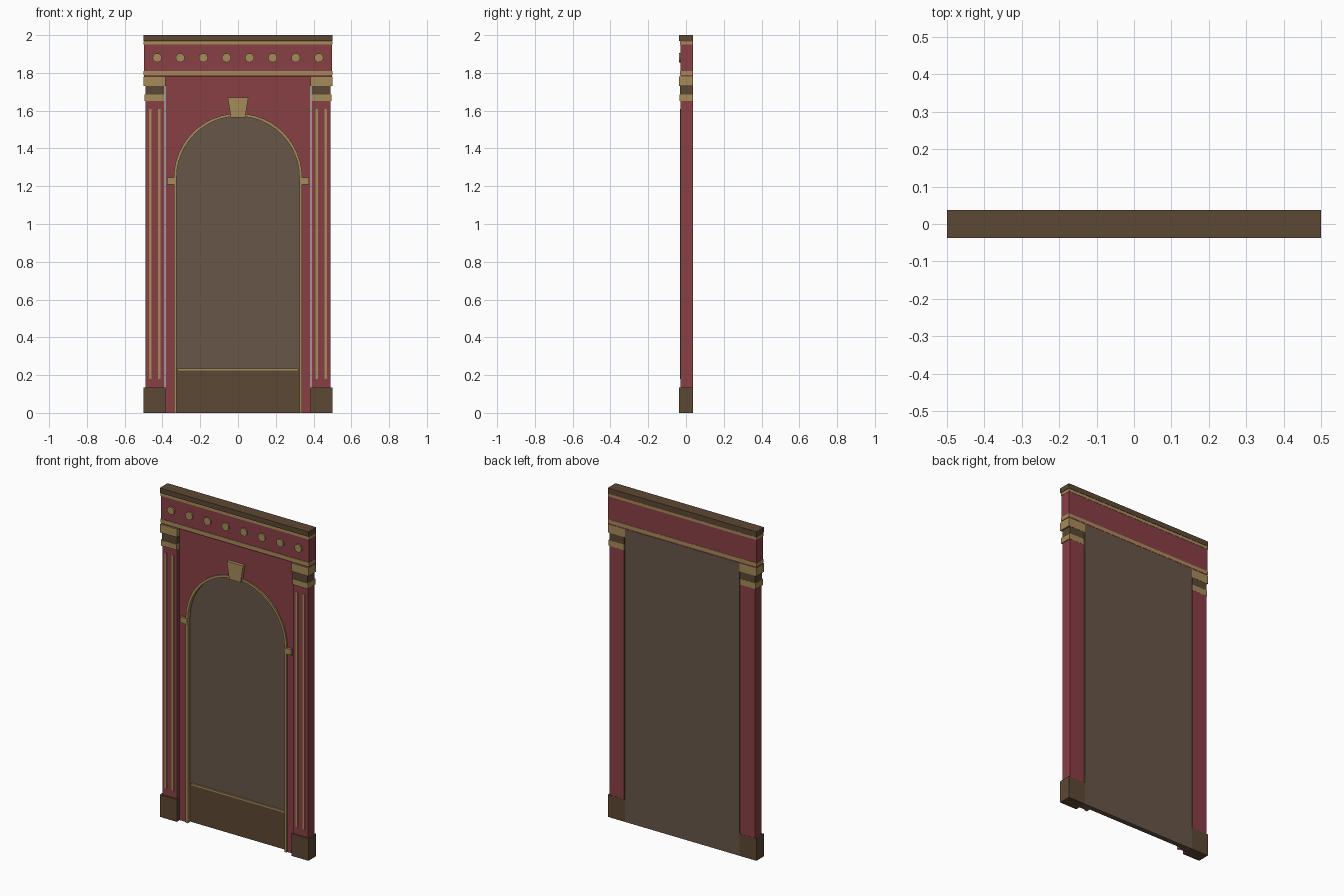
import bpy, bmesh
from math import sin, cos, pi

if "Cube" in bpy.data.objects:
    bpy.data.objects.remove(bpy.data.objects["Cube"])


def material(name, rgb):
    m = bpy.data.materials.new(name)
    m.diffuse_color = (*rgb, 1)
    m.use_nodes = True
    m.node_tree.nodes["Principled BSDF"].inputs["Base Color"].default_value = m.diffuse_color
    return m


RED = material("red_paint", (0.25, 0.05, 0.06))
GOLD = material("gold_trim", (0.38, 0.26, 0.10))
BROWN = material("dark_wood", (0.107, 0.065, 0.034))
TAUPE = material("niche_back", (0.14, 0.093, 0.065))
BACK = 0.0375


def prism(name, pts, y0, y1, mat):
    """Extrude an x-z outline from y0 (front) to y1 (back)."""
    bm = bmesh.new()
    face = bm.faces.new([bm.verts.new((x, y0, z)) for x, z in pts])
    ext = bmesh.ops.extrude_face_region(bm, geom=[face])
    moved = [g for g in ext["geom"] if isinstance(g, bmesh.types.BMVert)]
    bmesh.ops.translate(bm, verts=moved, vec=(0, y1 - y0, 0))
    bmesh.ops.recalc_face_normals(bm, faces=bm.faces)
    mesh = bpy.data.meshes.new(name)
    bm.to_mesh(mesh)
    bm.free()
    mesh.materials.append(mat)
    ob = bpy.data.objects.new(name, mesh)
    bpy.context.collection.objects.link(ob)
    return ob


def box(name, x0, x1, y0, y1, z0, z1, mat):
    return prism(name, [(x0, z0), (x1, z0), (x1, z1), (x0, z1)], y0, y1, mat)


def pair(name, x0, x1, y0, y1, z0, z1, mat):
    """Right-hand box and its mirror on the left."""
    box(name + "_right", x0, x1, y0, y1, z0, z1, mat)
    box(name + "_left", -x1, -x0, y0, y1, z0, z1, mat)


def arch(r, spring=1.245, n=24):
    """Arch line from the left foot over the top to the right foot."""
    curve = [(-r * cos(pi * i / n), spring + r * sin(pi * i / n)) for i in range(n + 1)]
    return [(-r, 0)] + curve + [(r, 0)]


# Niche back, arched wall and moulding
box("back_panel", -0.385, 0.385, 0.014, BACK, 0, 1.78, TAUPE)
prism("arched_wall", arch(0.332) + [(0.385, 0), (0.385, 1.78), (-0.385, 1.78), (-0.385, 0)],
      -0.01, 0.014, RED)
prism("arch_moulding", arch(0.34) + arch(0.325)[::-1], -0.018, 0.005, GOLD)
pair("impost", 0.325, 0.375, -0.024, 0.0, 1.21, 1.245, GOLD)
prism("keystone", [(-0.038, 1.565), (0.038, 1.565), (0.055, 1.67), (-0.055, 1.67)],
      -0.03, 0.014, GOLD)

# Lower panel with rail
box("dado", -0.33, 0.33, 0.008, 0.02, 0, 0.225, BROWN)
box("dado_rail", -0.32, 0.32, 0.004, 0.02, 0.225, 0.235, GOLD)

# Pilasters: plinth, shaft, strips, stacked capital
pair("plinth", 0.385, 0.5, -0.0375, BACK, 0, 0.135, BROWN)
pair("pilaster_shaft", 0.39, 0.49, -0.028, 0.0365, 0.135, 1.65, RED)
for i, x in enumerate((0.417, 0.464)):
    pair(f"pilaster_strip_{i}", x - 0.007, x + 0.007, -0.032, -0.026, 0.18, 1.61, GOLD)
pair("capital_ring", 0.39, 0.495, -0.035, 0.037, 1.65, 1.685, GOLD)
pair("capital_neck", 0.39, 0.49, -0.031, 0.0365, 1.685, 1.73, BROWN)
pair("capital_top", 0.385, 0.5, -0.0375, BACK, 1.73, 1.78, GOLD)

# Entablature
box("frieze", -0.498, 0.498, -0.028, 0.036, 1.78, 1.97, RED)
box("lower_band", -0.5, 0.5, -0.031, BACK, 1.788, 1.81, GOLD)
box("upper_band", -0.5, 0.5, -0.031, BACK, 1.95, 1.967, GOLD)
box("cornice", -0.5, 0.5, -0.0375, BACK, 1.97, 2.0, BROWN)

# Row of round bosses
for i in range(8):
    cx = (i - 3.5) * 0.1223
    ring = [(cx + 0.024 * cos(pi * k / 8), 1.88 + 0.024 * sin(pi * k / 8)) for k in range(16)]
    prism(f"boss_{i}", ring, -0.036, -0.026, GOLD)
